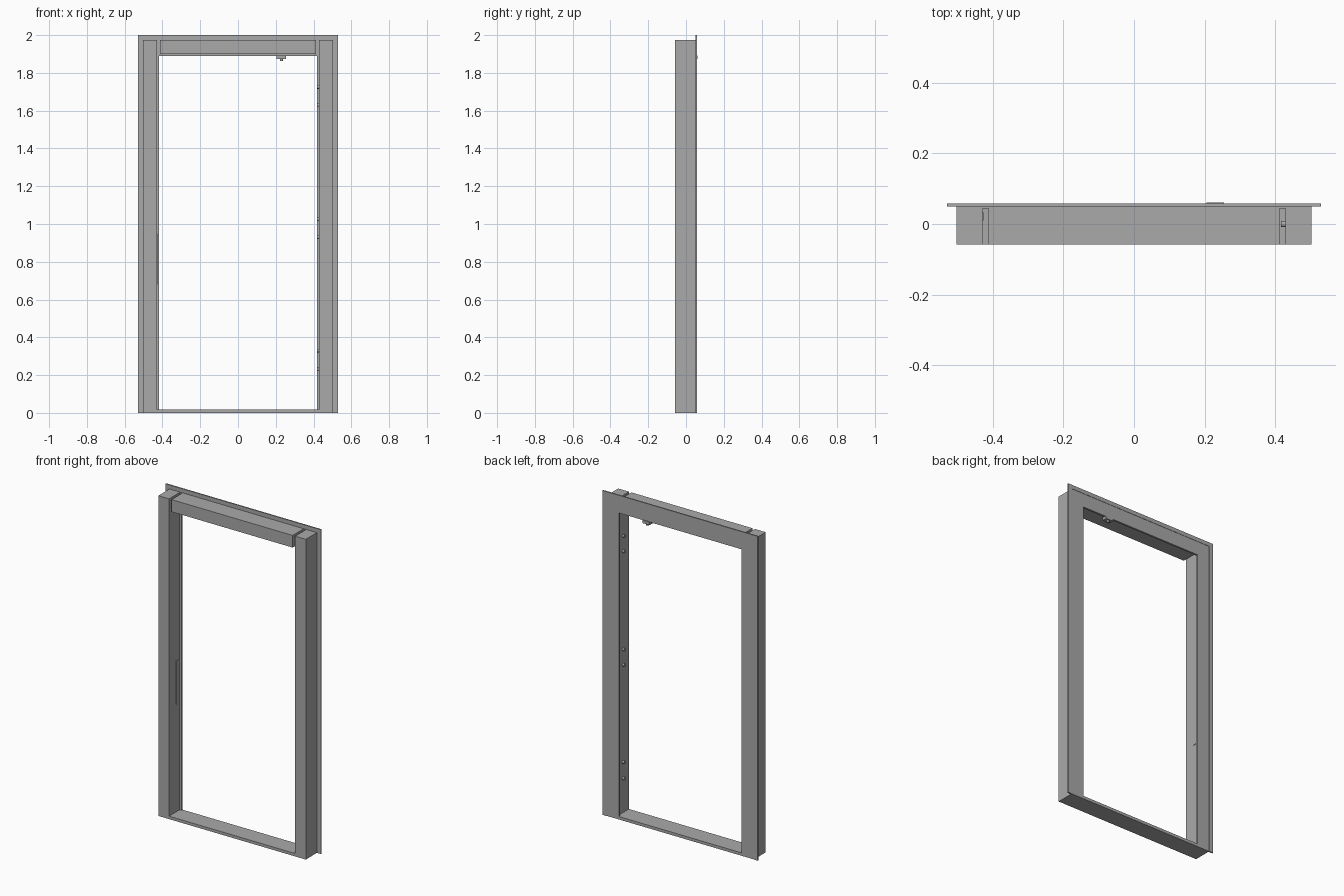
import bpy
import math

if "Cube" in bpy.data.objects:
    bpy.data.objects.remove(bpy.data.objects["Cube"])

steel = bpy.data.materials.new("grey_steel")
steel.diffuse_color = (0.40, 0.40, 0.40, 1)
steel.use_nodes = True
steel.node_tree.nodes["Principled BSDF"].inputs["Base Color"].default_value = steel.diffuse_color


def box(name, x, y, z):
    """Box spanning the (min, max) ranges on each axis."""
    bpy.ops.mesh.primitive_cube_add(
        size=1, location=[(a + b) / 2 for a, b in (x, y, z)])
    ob = bpy.context.object
    ob.name = name
    ob.scale = [b - a for a, b in (x, y, z)]
    bpy.ops.object.transform_apply(location=False, rotation=False, scale=True)
    ob.data.materials.append(steel)
    return ob


def pin(name, loc, radius, depth, axis):
    """Small round pin along x or z."""
    rot = (0, math.pi / 2, 0) if axis == "x" else (0, 0, 0)
    bpy.ops.mesh.primitive_cylinder_add(
        vertices=16, radius=radius, depth=depth, location=loc, rotation=rot)
    ob = bpy.context.object
    ob.name = name
    ob.data.materials.append(steel)
    bpy.ops.object.shade_smooth_by_angle()
    return ob


FRONT, BACK, TRIM = -0.058, 0.05, 0.058
TOP = 1.975


def side_box(name, s, x0, x1, y, z):
    return box(name, tuple(sorted((s * x0, s * x1))), y, z)


# Side posts, their rear door stops and the outer trim strips
for s, side in ((-1, "left"), (1, "right")):
    side_box(side + "_post", s, 0.43, 0.503, (FRONT, BACK), (0, TOP))
    side_box(side + "_stop", s, 0.418, 0.43, (0.044, BACK), (0, TOP))
    side_box(side + "_trim", s, 0.503, 0.53, (BACK, TRIM), (0, TOP))
    side_box(side + "_back_plate", s, 0.418, 0.503, (BACK, TRIM - 0.002), (0, TOP))

# Header with its rear plate and top trim
box("header", (-0.413, 0.413), (FRONT, BACK), (1.90, TOP))
box("header_back_plate", (-0.418, 0.418), (0.044, TRIM - 0.002), (1.89, TOP))
box("top_trim", (-0.53, 0.53), (BACK, TRIM), (TOP, 2.0))

# Threshold
box("sill", (-0.43, 0.43), (FRONT, TRIM - 0.002), (0, 0.018))

# Hinge pins on the right post
for z in (0.23, 0.33, 0.93, 1.025, 1.63, 1.725):
    pin("hinge_pin", (0.424, 0.0, z), 0.009, 0.014, "x")

# Strike plate on the left post
box("strike_plate", (-0.431, -0.426), (0.01, 0.032), (0.68, 0.95))

# Catch under the header
box("catch_plate", (0.205, 0.255), (0.03, 0.061), (1.874, 1.892))
pin("catch_button", (0.23, 0.046, 1.869), 0.008, 0.014, "z")
